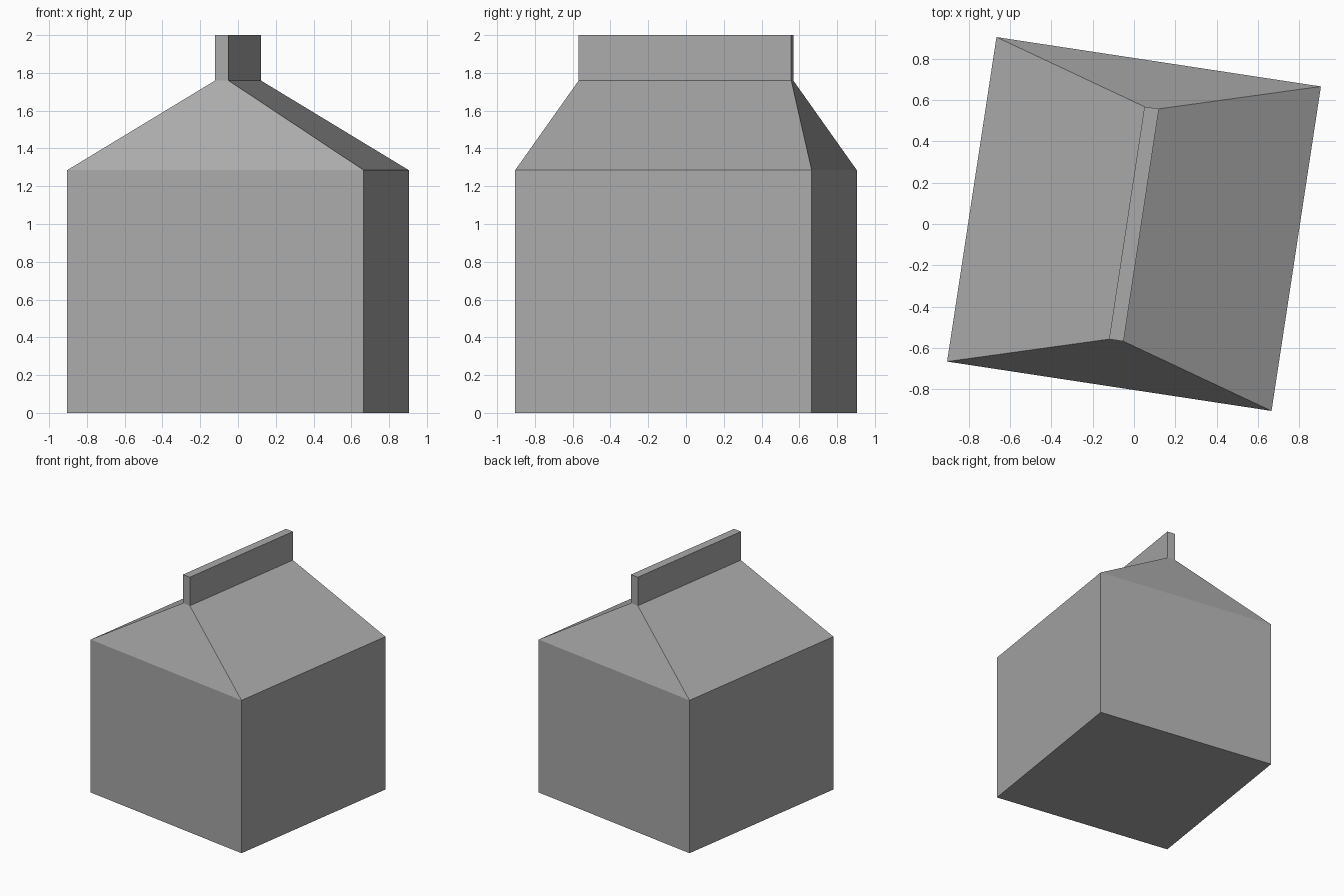
import bpy
import bmesh
from math import radians

cube = bpy.data.objects.get("Cube")
if cube:
    bpy.data.objects.remove(cube, do_unlink=True)

# Plain grey card
grey = bpy.data.materials.new("grey card")
grey.use_nodes = True
colour = (0.4, 0.4, 0.4, 1)
grey.diffuse_color = colour
grey.node_tree.nodes["Principled BSDF"].inputs["Base Color"].default_value = colour

# Rectangular sections from base to top: half width, half depth, height
sections = [
    (0.794, 0.794, 0),       # base
    (0.794, 0.794, 1.285),   # shoulder
    (0.0355, 0.569, 1.76),   # foot of the sealed ridge
    (0.0355, 0.569, 2),      # top of the sealed ridge
]

bm = bmesh.new()
rings = [[bm.verts.new((sx * w, sy * d, z))
          for sx, sy in ((-1, -1), (1, -1), (1, 1), (-1, 1))]
         for w, d, z in sections]

# Walls, sloping roof and ridge sides
for low, high in zip(rings, rings[1:]):
    for i in range(4):
        j = (i + 1) % 4
        bm.faces.new((low[i], low[j], high[j], high[i]))

# Bottom and top caps
bm.faces.new(rings[0][::-1])
bm.faces.new(rings[-1])
bmesh.ops.recalc_face_normals(bm, faces=bm.faces)

mesh = bpy.data.meshes.new("carton")
bm.to_mesh(mesh)
bm.free()
mesh.materials.append(grey)
carton = bpy.data.objects.new("carton", mesh)
carton.rotation_euler.z = radians(-8.65)
bpy.context.collection.objects.link(carton)
